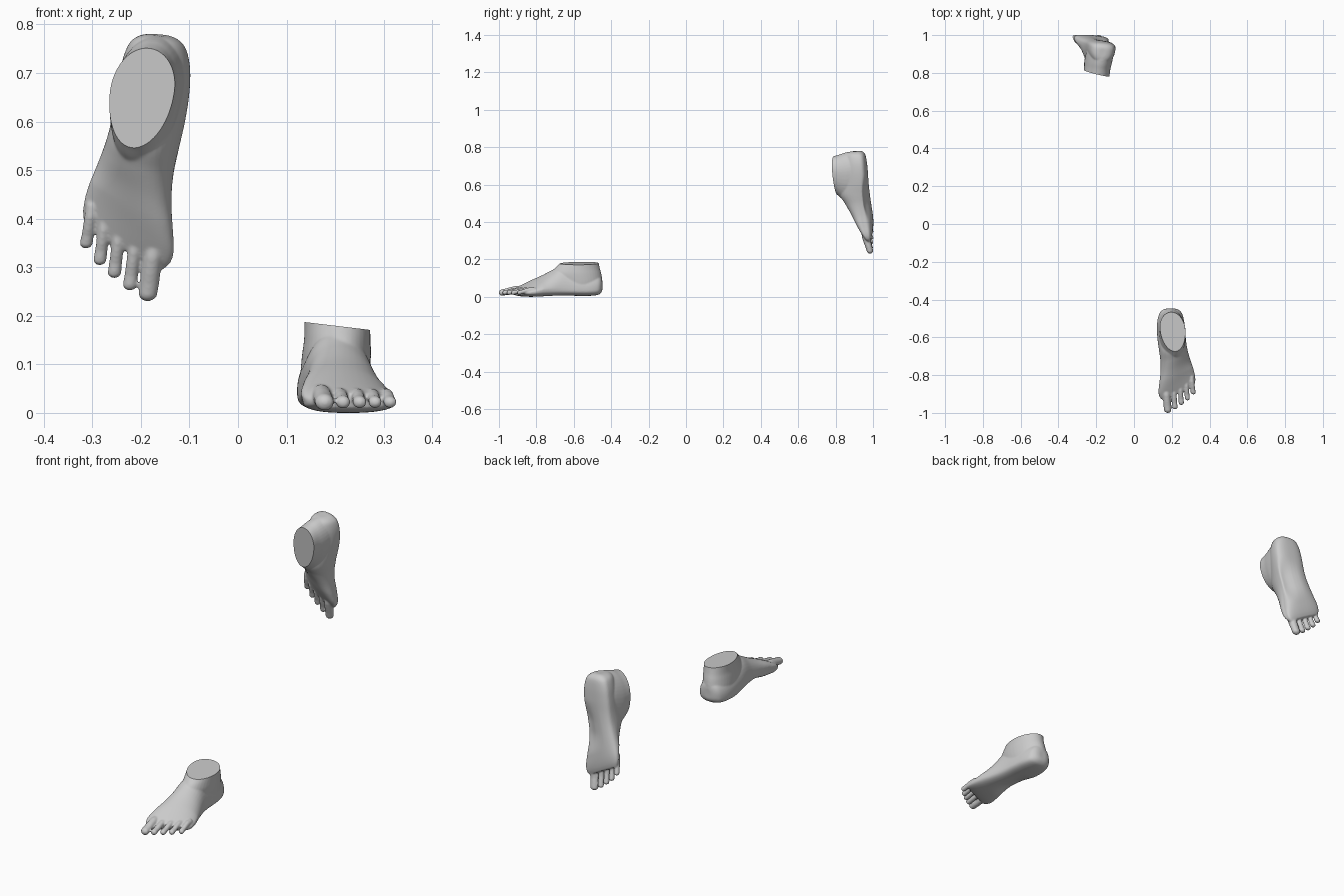
import bpy, bmesh, math
from mathutils import Matrix, Vector

if "Cube" in bpy.data.objects:
    bpy.data.objects.remove(bpy.data.objects["Cube"])

N = 40


def smoothstep(a, b, v):
    t = max(0.0, min(1.0, (v - a) / (b - a)))
    return t * t * (3 - 2 * t)


def spow(v, e):
    return math.copysign(abs(v) ** e, v)


def spline(rows, steps=5):
    # Catmull-Rom interpolation through rows of numbers
    out = []
    for i in range(len(rows) - 1):
        p = [rows[max(0, min(len(rows) - 1, i + k))] for k in (-1, 0, 1, 2)]
        for s in range(steps):
            t = s / steps
            out.append([0.5 * (2 * b + (c - a) * t + (2 * a - 5 * b + 4 * c - d) * t * t
                               + (3 * b - a - 3 * c + d) * t ** 3) for a, b, c, d in zip(*p)])
    return out + [list(rows[-1])]


def loft(bm, rings):
    loops = [[bm.verts.new(p) for p in r] for r in rings]
    faces = [bm.faces.new(loops[0]), bm.faces.new(loops[-1][::-1])]
    for a, b in zip(loops, loops[1:]):
        for i in range(N):
            j = (i + 1) % N
            faces.append(bm.faces.new((a[j], a[i], b[i], b[j])))
    bmesh.ops.recalc_face_normals(bm, faces=faces)


ANGLES = [2 * math.pi * i / N for i in range(N)]

# foot body, heel to ball: y, inner x, outer x, sole z, top z, ridge shift
BODY = [(-.449, .172, .212, .035, .085, 0), (-.455, .152, .232, .022, .105, 0),
        (-.472, .134, .25, .01, .12, 0), (-.51, .122, .262, .005, .13, 0),
        (-.56, .119, .268, .004, .14, 0), (-.62, .123, .273, .005, .155, 0),
        (-.67, .131, .28, .005, .166, -.005), (-.72, .139, .29, .004, .141, -.012),
        (-.77, .14, .301, .002, .114, -.02), (-.82, .134, .313, 0, .09, -.025),
        (-.86, .13, .321, 0, .069, -.025), (-.89, .136, .322, .003, .053, -.02),
        (-.912, .15, .316, .009, .041, -.01)]
# ankle, bottom to top: z, front y, back y, inner x, outer x
ANKLE = [(.04, -.69, -.456, .13, .262), (.08, -.71, -.449, .127, .268),
         (.12, -.72, -.454, .13, .271), (.15, -.703, -.462, .134, .27),
         (.185, -.67, -.469, .135, .269), (.22, -.65, -.472, .135, .269)]
# toes: base x, tip x, base y, tip y, neck radius, bulb radius
TOES = [(.166, .177, -.87, -1.002, .0195, .0205), (.206, .215, -.865, -.983, .0135, .0160),
        (.241, .249, -.85, -.960, .0130, .0155), (.272, .281, -.83, -.936, .0125, .0150),
        (.301, .312, -.81, -.904, .0125, .0145)]


def body_ring(s):
    y, xl, xr, zb, zt, skew = s
    xc, hw = (xl + xr) / 2, (xr - xl) / 2
    zm = zb + min(.04, .42 * (zt - zb))
    w = smoothstep(-.6, -.85, y)
    arch = .028 * smoothstep(-.57, -.68, y) * smoothstep(-.82, -.72, y)
    ring = []
    for a in ANGLES:
        c, sn = math.cos(a), math.sin(a)
        if sn >= 0:
            x, z = xc + hw * c + skew * sn, zm + (zt - zm) * sn
        else:
            x, z = xc + hw * spow(c, .8), zm + (zm - zb) * spow(sn, .6)
            z += arch * smoothstep(.3, -.9, c) * -sn
        ring.append((x, y + w * .45 * (x - .2), z))
    return ring


def ankle_ring(s):
    z, yf, yb, xl, xr = s
    xc, hw, ym = (xl + xr) / 2, (xr - xl) / 2, yb + .43 * (yf - yb)
    return [(xc + hw * math.cos(a) - (.008 * math.sin(a)),
             ym + math.sin(a) * ((yb - ym) if math.sin(a) > 0 else (ym - yf)), z) for a in ANGLES]


def toe_rings(t):
    xb, xt, yb, yt, rn, rb = t
    prof = [(0, .036, rn * 1.15, rn * 1.2), (.3, .035, rn * 1.05, rn * 1.2),
            (.55, .031, rn, rn), (.72, .026, rn * 1.03, rn * .92),
            (.86, .0225, rb, rb * .95)]
    L = yb - yt
    for k in (25, 45, 62, 76, 86):
        a = math.radians(k)
        prof.append((1 - (rb / L) * (1 - math.sin(a)), .0215, rb * math.cos(a) * 1.02, rb * math.cos(a) * .92))
    prof = [p for p in prof if p[0] < 1 - rb / L - .02 or p[0] > 1 - rb / L + .02]
    prof.sort()
    return [[(xb + (xt - xb) * f + rx * math.cos(a), yb - L * f, z + rz * math.sin(a))
             for a in ANGLES] for f, z, rx, rz in prof]


# blend all parts into one skin
bm = bmesh.new()
loft(bm, [body_ring(s) for s in spline(BODY)])
loft(bm, [ankle_ring(s) for s in spline(ANKLE)])
for toe in TOES:
    loft(bm, toe_rings(toe))
raw = bpy.data.meshes.new("foot_blend")
bm.to_mesh(raw)
bm.free()
tmp = bpy.data.objects.new("foot_blend", raw)
bpy.context.collection.objects.link(tmp)
m = tmp.modifiers.new("remesh", 'REMESH')
m.mode, m.voxel_size = 'VOXEL', .0035
m = tmp.modifiers.new("smooth", 'SMOOTH')
m.factor, m.iterations = .5, 8
skin = bpy.data.meshes.new_from_object(tmp.evaluated_get(bpy.context.evaluated_depsgraph_get()))
bpy.data.objects.remove(tmp)

# flat cut at the ankle
bm = bmesh.new()
bm.from_mesh(skin)
bmesh.ops.bisect_plane(bm, geom=bm.verts[:] + bm.edges[:] + bm.faces[:], dist=1e-5,
                       plane_co=(.2, -.57, .179), plane_no=(.12, 0, 1), clear_outer=True)
rim = [e for e in bm.edges if e.is_boundary]
bmesh.ops.holes_fill(bm, edges=rim, sides=0)
for f in bm.faces:
    f.smooth = True
for e in rim:
    e.smooth = False
bm.to_mesh(skin)
bm.free()


def place(name, mesh, matrix, centre):
    mesh.transform(matrix)
    if matrix.determinant() < 0:
        mesh.flip_normals()
    lo = Vector([min(v.co[i] for v in mesh.vertices) for i in range(3)])
    hi = Vector([max(v.co[i] for v in mesh.vertices) for i in range(3)])
    mesh.transform(Matrix.Translation(Vector(centre) - (lo + hi) / 2))
    bpy.context.collection.objects.link(bpy.data.objects.new(name, mesh))


# standing foot, and mirrored foot lifted with the toes pointing down
turn = (Matrix.Rotation(math.radians(-6), 4, 'Z') @ Matrix.Rotation(math.radians(4.7), 4, 'Y')
        @ Matrix.Rotation(math.radians(94), 4, 'X') @ Matrix.Scale(-1, 4, (1, 0, 0)))
place("lifted_foot", skin.copy(), turn, (-.2115, .891, .5055))
place("standing_foot", skin, Matrix.Identity(4), (.2235, -.7235, .0935))
